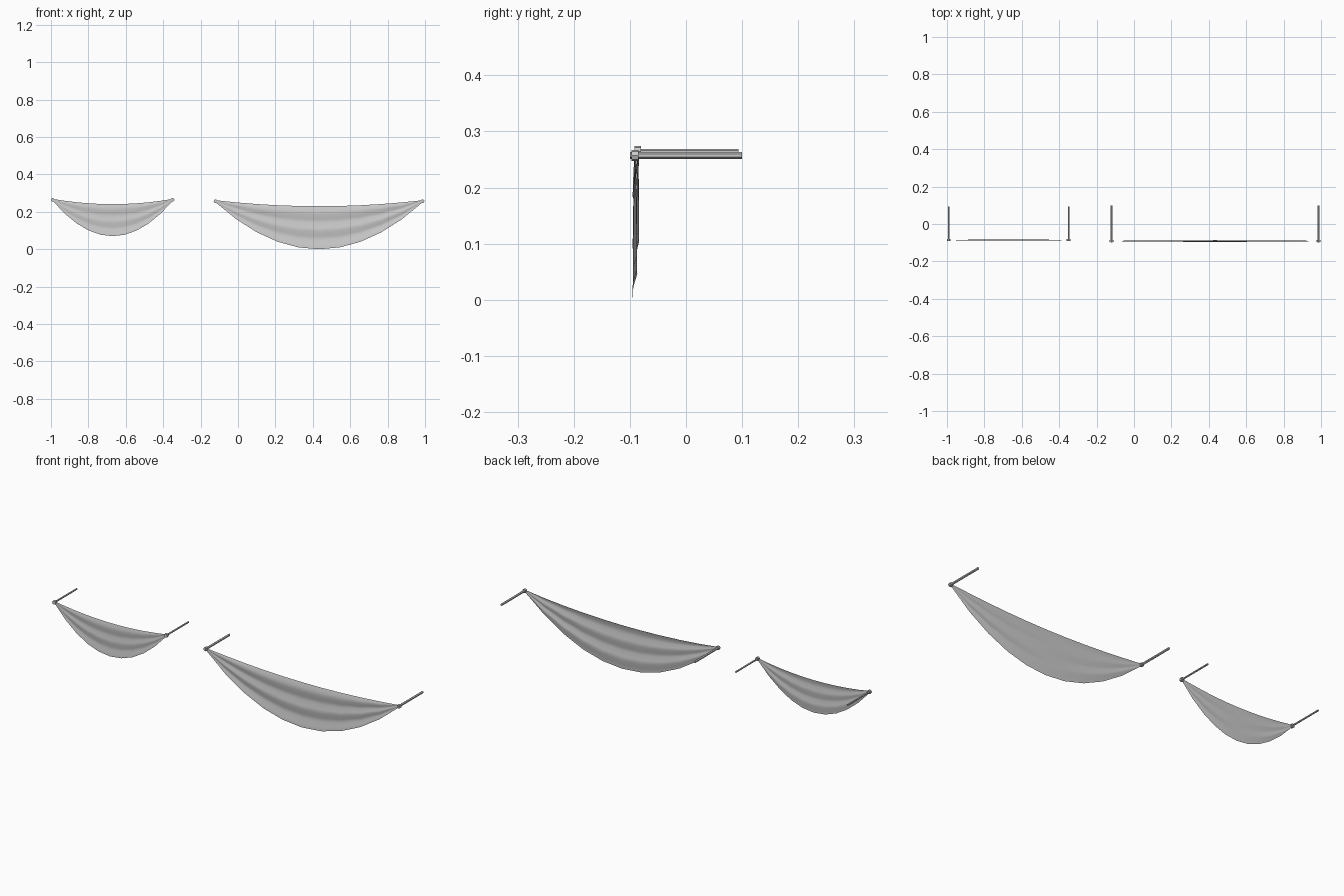
import bpy, bmesh, math
from mathutils import Vector

if "Cube" in bpy.data.objects:
    bpy.data.objects.remove(bpy.data.objects["Cube"])


def finish(name, bm, angle):
    me = bpy.data.meshes.new(name)
    bm.to_mesh(me)
    bm.free()
    ob = bpy.data.objects.new(name, me)
    bpy.context.collection.objects.link(ob)
    bpy.ops.object.select_all(action='DESELECT')
    ob.select_set(True)
    bpy.context.view_layer.objects.active = ob
    bpy.ops.object.shade_smooth_by_angle(angle=math.radians(angle))
    return ob


def rod(name, x, z, y0, y1, r, sides=6):
    bpy.ops.mesh.primitive_cylinder_add(
        vertices=sides, radius=r, depth=y1 - y0,
        location=(x, (y0 + y1) / 2, z), rotation=(math.pi / 2, 0, 0))
    bpy.context.object.name = name


def swag(name, x0, x1, y, z_end, z_top, z_bottom, fold):
    # sagging cloth sheet whose folds gather at both ends
    cols, rows = 10, 10
    bm = bmesh.new()
    grid = []
    for i in range(cols + 1):
        t = 2 * i / cols - 1
        sag = 1 - t * t
        top = z_end + 0.005 - (z_end + 0.005 - z_top) * sag
        bot = z_end - 0.006 - (z_end - 0.006 - z_bottom) * sag
        line = []
        for j in range(rows + 1):
            s = j / rows
            wave = fold * sag ** 0.5 * math.cos(j * math.pi / 2 + 0.6)
            line.append(bm.verts.new((x0 + (x1 - x0) * i / cols, y + wave,
                                      top + (bot - top) * s)))
        grid.append(line)
    for i in range(cols):
        for j in range(rows):
            bm.faces.new((grid[i][j], grid[i][j + 1],
                          grid[i + 1][j + 1], grid[i + 1][j]))
    finish(name, bm, 60)


# Each swag: cloth, two wall pegs and the gathered ties around the pegs
for label, x0, x1, y, z, top, bottom, fold, pr, ends in (
        ("small", -0.99, -0.35, -0.086, 0.264, 0.241, 0.07, 0.003, 0.0045, (-0.087, 0.094)),
        ("large", -0.12, 0.987, -0.091, 0.257, 0.23, 0.0, 0.005, 0.006, (-0.1, 0.1))):
    swag(label + "_cloth", x0, x1, y, z, top, bottom, fold)
    for side, x in (("left", x0), ("right", x1)):
        rod(f"{label}_{side}_peg", x, z, ends[0], ends[1], pr)
        rod(f"{label}_{side}_tie", x, z, y - 0.006, y + 0.006, 0.01, 8)
